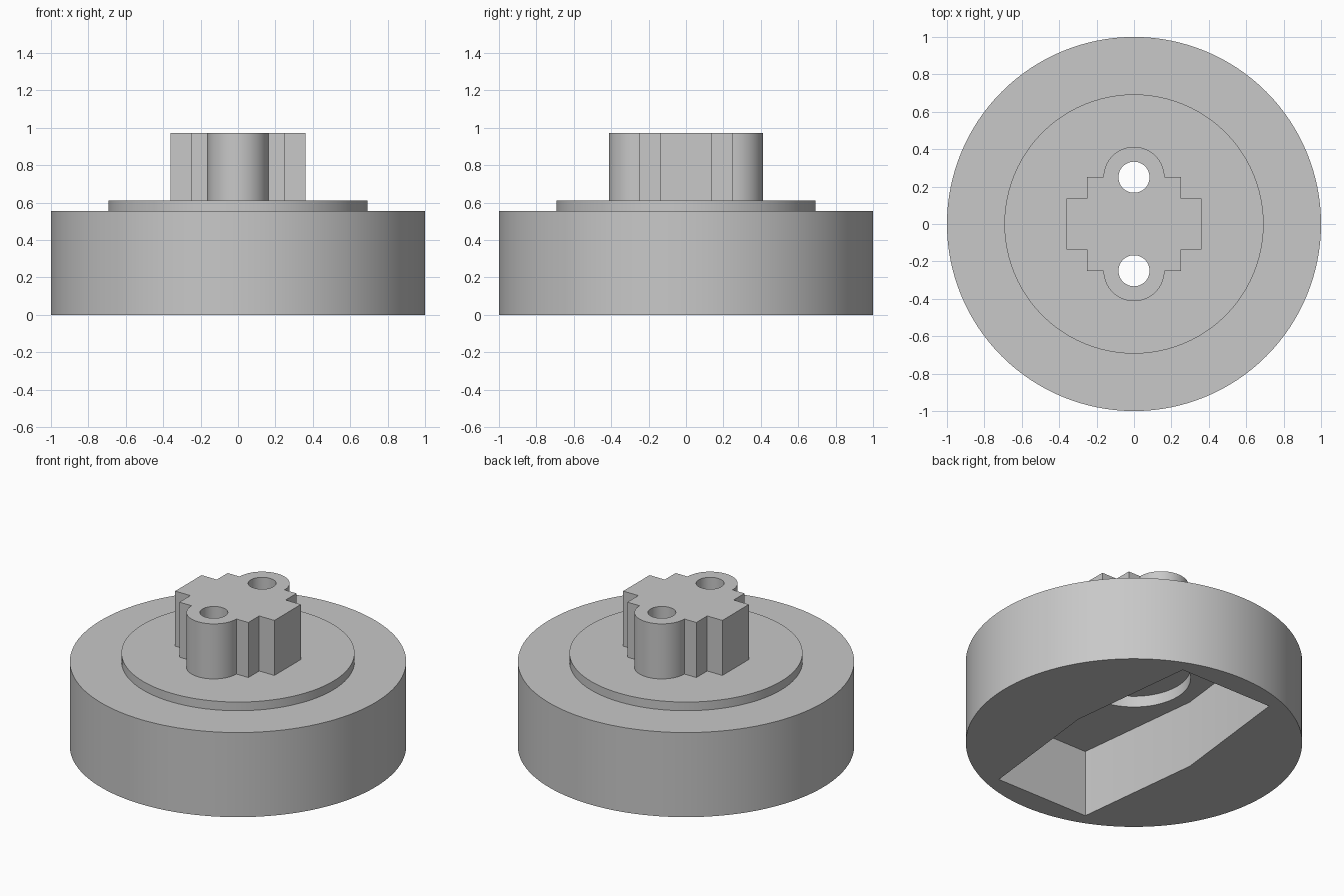
import bpy, bmesh
from math import sin, cos, pi, radians

if "Cube" in bpy.data.objects:
    bpy.data.objects.remove(bpy.data.objects["Cube"])

SEG = 96


def circle(r, cx=0.0, cy=0.0, n=SEG):
    return [(cx + r * cos(2 * pi * i / n), cy + r * sin(2 * pi * i / n)) for i in range(n)]


def prism(name, outline, z0, z1):
    """Closed solid from a counter-clockwise outline, raised from z0 to z1."""
    bm = bmesh.new()
    face = bm.faces.new([bm.verts.new((x, y, z0)) for x, y in outline])
    raised = bmesh.ops.extrude_face_region(bm, geom=[face])["geom"]
    verts = [v for v in raised if isinstance(v, bmesh.types.BMVert)]
    bmesh.ops.translate(bm, verts=verts, vec=(0, 0, z1 - z0))
    bmesh.ops.recalc_face_normals(bm, faces=bm.faces)
    mesh = bpy.data.meshes.new(name)
    bm.to_mesh(mesh)
    bm.free()
    obj = bpy.data.objects.new(name, mesh)
    bpy.context.collection.objects.link(obj)
    return obj


def combine(target, tool, operation):
    """Apply a boolean and remove the tool object."""
    mod = target.modifiers.new("cut", 'BOOLEAN')
    mod.operation = operation
    mod.solver = 'EXACT'
    mod.object = tool
    bpy.context.view_layer.objects.active = target
    bpy.ops.object.modifier_apply(modifier=mod.name)
    bpy.data.objects.remove(tool, do_unlink=True)


# Round base
body = prism("hub_body", circle(1.0, n=128), 0.0, 0.555)

# Raised disc on the base
combine(body, prism("raised_disc", circle(0.693), 0.53, 0.612), 'UNION')

# Stepped boss: one rounded half outline, repeated by a half turn
half = [(0.36, -0.137), (0.36, 0.137), (0.25, 0.137), (0.25, 0.25)]
half += [(0.163 * cos(radians(a)), 0.25 + 0.163 * sin(radians(a))) for a in range(0, 181, 6)]
half += [(-0.25, 0.25), (-0.25, 0.137)]
outline = half + [(-x, -y) for x, y in half]
combine(body, prism("boss", outline, 0.58, 0.973), 'UNION')

# Six-sided slot in the underside, widest in the middle
slot = [(0.335, -0.85), (0.433, 0), (0.335, 0.85), (-0.335, 0.85), (-0.433, 0), (-0.335, -0.85)]
combine(body, prism("slot_cutter", slot, -0.1, 0.44), 'DIFFERENCE')

# Shallow round pocket above the slot
combine(body, prism("pocket_cutter", circle(0.336), 0.4, 0.513), 'DIFFERENCE')

# Two screw holes through the boss
for side in (-1, 1):
    hole = prism("hole_cutter", circle(0.083, 0, side * 0.25, 48), 0.47, 1.1)
    combine(body, hole, 'DIFFERENCE')

# Single grey colour
grey = bpy.data.materials.new("grey")
grey.diffuse_color = (0.58, 0.58, 0.58, 1)
grey.use_nodes = True
grey.node_tree.nodes["Principled BSDF"].inputs["Base Color"].default_value = grey.diffuse_color
body.data.materials.clear()
body.data.materials.append(grey)

# Smooth round walls, sharp corners
bpy.ops.object.select_all(action='DESELECT')
body.select_set(True)
bpy.context.view_layer.objects.active = body
bpy.ops.object.shade_smooth_by_angle(angle=radians(30))
